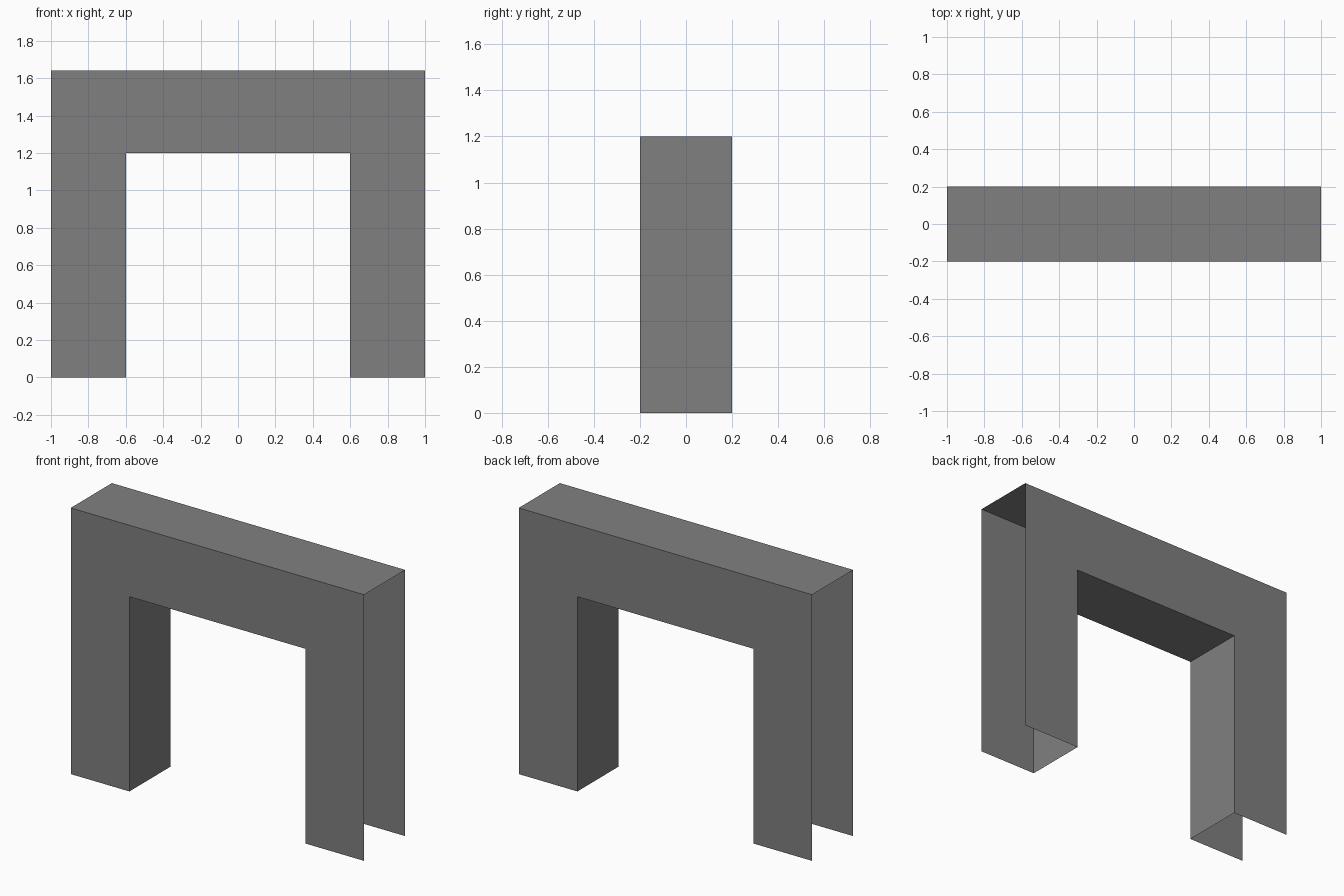
import bpy
import bmesh
from mathutils import Vector

HALF_WIDTH, HALF_DEPTH, HEIGHT = 1.0, 0.2, 1.64
OPENING_HALF, OPENING_TOP = 0.6, 1.2

cube = bpy.data.objects.get("Cube")
if cube:
    bpy.data.objects.remove(cube, do_unlink=True)

# Plain grey finish
grey = bpy.data.materials.new("grey")
grey.use_nodes = True
grey.diffuse_color = (0.216, 0.216, 0.216, 1)
grey.node_tree.nodes["Principled BSDF"].inputs["Base Color"].default_value = grey.diffuse_color
grey.use_backface_culling = False

# Arch outline: right half, then mirrored left half
half = [(OPENING_HALF, OPENING_TOP), (OPENING_HALF, 0), (HALF_WIDTH, 0), (HALF_WIDTH, HEIGHT)]
outline = half + [(-x, z) for x, z in reversed(half)]

# Extrude the outline through the depth
bm = bmesh.new()
front = bm.faces.new([bm.verts.new((x, -HALF_DEPTH, z)) for x, z in outline])
extruded = bmesh.ops.extrude_face_region(bm, geom=[front], use_keep_orig=True)
back_verts = [v for v in extruded["geom"] if isinstance(v, bmesh.types.BMVert)]
bmesh.ops.translate(bm, verts=back_verts, vec=Vector((0, 2 * HALF_DEPTH, 0)))
bmesh.ops.recalc_face_normals(bm, faces=bm.faces)

# Leave the outer ends and the feet open
def is_open(face):
    centre = face.calc_center_median()
    return abs(centre.x) > HALF_WIDTH - 0.01 or centre.z < 0.01

bmesh.ops.delete(bm, geom=[f for f in bm.faces if is_open(f)], context="FACES_ONLY")

mesh = bpy.data.meshes.new("arch_shell")
bm.to_mesh(mesh)
bm.free()
mesh.materials.append(grey)
arch = bpy.data.objects.new("arch_shell", mesh)
bpy.context.collection.objects.link(arch)
